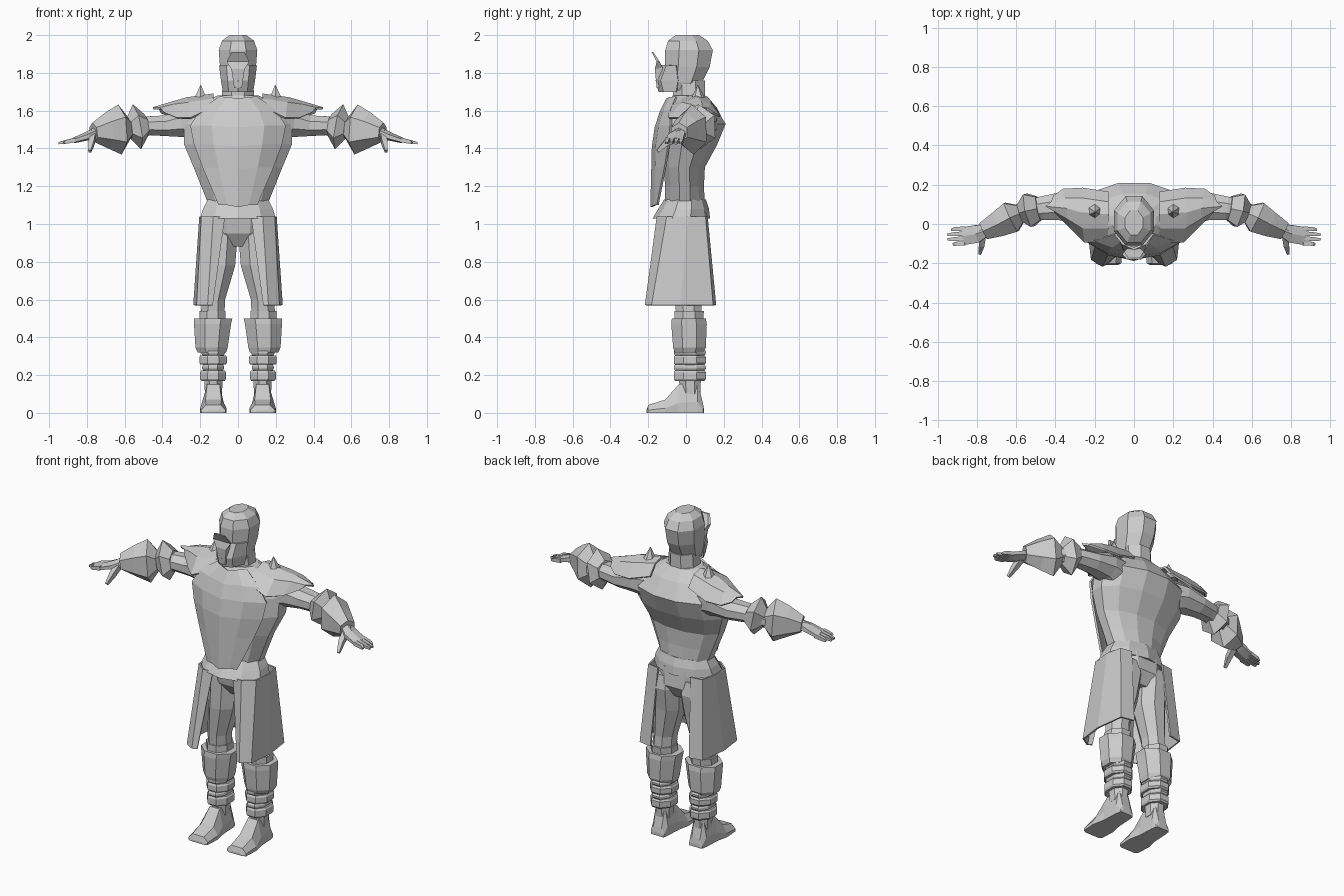
import bpy, bmesh, math
from mathutils import Vector


def loft(name, rings, closed=True, mirror=False, thick=0):
    """Skin a list of point rows; closed rows get capped ends."""
    bm = bmesh.new()
    rows = [[bm.verts.new(p) for p in r] for r in rings]
    n = len(rows[0])
    for a, b in zip(rows, rows[1:]):
        for i in range(n if closed else n - 1):
            j = (i + 1) % n
            bm.faces.new((a[i], a[j], b[j], b[i]))
    if closed:
        bm.faces.new(rows[0])
        bm.faces.new(rows[-1])
    bmesh.ops.recalc_face_normals(bm, faces=bm.faces)
    me = bpy.data.meshes.new(name)
    bm.to_mesh(me)
    bm.free()
    ob = bpy.data.objects.new(name, me)
    bpy.context.collection.objects.link(ob)
    if thick:
        s = ob.modifiers.new("Thickness", 'SOLIDIFY')
        s.thickness = thick
        s.offset = 0
    if mirror:
        ob.modifiers.new("Mirror", 'MIRROR')
    return ob


def ring(c, a, b, n):
    k = 1 / math.cos(math.pi / n)
    return [c + k * (a * math.cos(t) + b * math.sin(t))
            for t in ((i + .5) * math.tau / n for i in range(n))]


def stack(name, levels, n=8, mirror=False):
    """Horizontal rings: (z, centre x, half width, front y, back y)."""
    return loft(name, [ring(Vector((cx, (y0 + y1) / 2, z)), Vector((w, 0, 0)),
                            Vector((0, (y1 - y0) / 2, 0)), n)
                       for z, cx, w, y0, y1 in levels], mirror=mirror)


def limb(name, pts, n=6):
    """Tube along a path: (x, y, z, horizontal radius, vertical radius)."""
    ps = [Vector(p[:3]) for p in pts]
    rings = []
    for i, p in enumerate(pts):
        d = (ps[min(i + 1, len(ps) - 1)] - ps[max(i - 1, 0)]).normalized()
        a = Vector((0, 0, 1)).cross(d).normalized()
        rings.append(ring(ps[i], a * p[3], d.cross(a) * p[4], n))
    return loft(name, rings, mirror=True)


# Torso and flared waist band
stack("torso", [(1.1, 0, .155, -.11, .10), (1.2, 0, .195, -.11, .095),
                (1.3, 0, .235, -.12, .10), (1.42, 0, .285, -.13, .165),
                (1.53, 0, .285, -.13, .21), (1.62, 0, .22, -.11, .155),
                (1.68, 0, .11, -.07, .10)], 12)
stack("waist_band", [(1.03, 0, .2, -.17, .12), (1.08, 0, .185, -.14, .115),
                     (1.13, 0, .16, -.11, .10)], 10)

# Hanging chest plate: (z, half width, middle y, edge y)
plate = [(1.67, .10, -.10, -.05), (1.6, .2, -.135, -.08), (1.52, .25, -.16, -.08),
         (1.42, .23, -.175, -.09), (1.3, .185, -.178, -.11), (1.1, .1, -.183, -.15)]
loft("chest_plate", [[(-w, e, z), (-w * .55, m + .02, z), (0, m, z - .01),
                      (w * .55, m + .02, z), (w, e, z)] for z, w, m, e in plate],
     closed=False, thick=.012)

# Neck, head and face
stack("neck", [(1.62, 0, .11, -.08, .11), (1.68, 0, .085, -.07, .1),
               (1.76, 0, .08, -.07, .1)])
stack("head", [(1.71, 0, .07, -.11, .04), (1.75, 0, .085, -.11, .085),
               (1.83, 0, .095, -.11, .125), (1.92, 0, .102, -.11, .142),
               (1.97, 0, .085, -.095, .115), (2.0, 0, .045, -.055, .07)])
mask = [(1.70, .075, -.14, -.05), (1.76, .085, -.155, -.04), (1.84, .095, -.125, -.05)]
loft("face_mask", [[(-w, e, z), (-w * .6, m + .025, z), (0, m, z),
                    (w * .6, m + .025, z), (w, e, z)] for z, w, m, e in mask],
     closed=False, thick=.012)
loft("face_crest", [[(-.02, -.155, 1.72), (.02, -.155, 1.72), (.02, -.11, 1.72), (-.02, -.11, 1.72)],
                    [(-.035, -.165, 1.82), (.035, -.165, 1.82), (.035, -.125, 1.83), (-.035, -.125, 1.83)],
                    [(-.06, -.155, 1.86), (.06, -.155, 1.86), (.05, -.14, 1.86), (-.05, -.14, 1.86)],
                    [(-.035, -.182, 1.91), (.035, -.182, 1.91), (.03, -.172, 1.91), (-.03, -.172, 1.91)]])

# Pointed shoulder pads with spikes
loft("shoulder_pad", [
    [(.12, -.09, 1.62), (.13, -.02, 1.66), (.13, .05, 1.685), (.13, .11, 1.67), (.13, .16, 1.61)],
    [(.25, -.09, 1.56), (.26, -.02, 1.64), (.27, .06, 1.665), (.27, .13, 1.645), (.26, .18, 1.57)],
    [(.32, -.02, 1.56), (.34, .03, 1.63), (.34, .08, 1.645), (.35, .13, 1.63), (.36, .175, 1.57)],
    [(.39, .05, 1.59), (.41, .07, 1.612), (.45, .09, 1.612), (.42, .11, 1.61), (.41, .14, 1.59)]],
    closed=False, mirror=True, thick=.012)
stack("shoulder_spike", [(1.63, .2, .045, .02, .11), (1.665, .2, .032, .033, .097),
                         (1.735, .197, .002, .06, .064)], 6, True)

# Arms, elbow cuffs and forearm guards
limb("arm", [(.19, .05, 1.53, .10, .10), (.28, .08, 1.535, .085, .075),
             (.38, .09, 1.52, .07, .055), (.47, .08, 1.52, .06, .05),
             (.56, .065, 1.505, .05, .045), (.66, .02, 1.495, .045, .045),
             (.78, -.045, 1.475, .03, .022)], 8)
limb("elbow_cuff", [(.485, .08, 1.525, .06, .05), (.535, .07, 1.515, .085, .105),
                    (.59, .055, 1.505, .035, .035)])
limb("forearm_guard", [(.565, .06, 1.505, .035, .035), (.625, .035, 1.50, .08, .115),
                       (.69, 0, 1.495, .065, .085), (.765, -.035, 1.485, .045, .045)])

# Hands
limb("palm", [(.75, -.03, 1.485, .03, .025), (.80, -.05, 1.465, .045, .02),
              (.87, -.062, 1.442, .045, .013)])
for i, tip in enumerate((.92, .95, .95, .93)):
    y = -.098 + i * .025
    limb("finger_%d" % (i + 1), [(.86, y, 1.445, .011, .012), (.91, y - .003, 1.435, .01, .01),
                                 (tip, y - .006, 1.428, .006, .006)], 4)
limb("thumb", [(.77, -.06, 1.465, .016, .018), (.775, -.105, 1.43, .014, .016),
               (.785, -.15, 1.385, .007, .008)], 4)

# Hips and legs
stack("hips", [(.88, 0, .06, -.04, .08), (.95, 0, .15, -.09, .12), (1.06, 0, .17, -.11, .11)])
stack("leg", [(.1, .13, .045, -.03, .075), (.2, .13, .05, -.04, .08), (.36, .133, .06, -.045, .09),
              (.5, .135, .062, -.05, .085), (.6, .13, .062, -.06, .08), (.78, .1, .085, -.08, .10),
              (.92, .092, .088, -.08, .125), (1.0, .09, .08, -.08, .11)], 8, True)

# Skirt panels, open at front and back
top = [(.07, -.14), (.13, -.15), (.19, -.10), (.2, .01), (.18, .10), (.11, .11)]
low = [(.135, -.20), (.16, -.213), (.215, -.18), (.232, -.03), (.21, .14), (.13, .155)]
loft("skirt_panel", [[(x, y, 1.04) for x, y in top], [(x, y, .57) for x, y in low]],
     closed=False, mirror=True, thick=.01)

# Shin guards, ankle rings and feet
stack("shin_guard", [(.32, .138, .075, -.06, .09), (.345, .14, .085, -.068, .105),
                     (.47, .135, .098, -.078, .11), (.5, .132, .102, -.075, .105)], 8, True)
stack("knee_strap", [(.485, .135, .07, -.06, .09), (.54, .135, .07, -.06, .095)], 8, True)
for z, h, w in ((.17, .055, .068), (.255, .05, .073), (.225, .03, .058), (.305, .03, .062)):
    stack("ankle_ring", [(z, .132, w - .006, -.058, .098), (z + .01, .132, w, -.064, .106),
                         (z + h - .01, .132, w, -.064, .106), (z + h, .132, w - .006, -.058, .098)],
          8, True)
foot = [(-.21, .045, .012), (-.2, .065, .042), (-.11, .07, .07), (-.04, .055, .15),
        (.06, .05, .17), (.09, .045, .05), (.095, .04, .02)]
loft("foot", [[(.13 - w, y, 0), (.13 + w, y, 0), (.13 + w, y, h * .35),
               (.13 + w * .6, y, h), (.13 - w * .6, y, h), (.13 - w, y, h * .35)]
              for y, w, h in foot], mirror=True)
